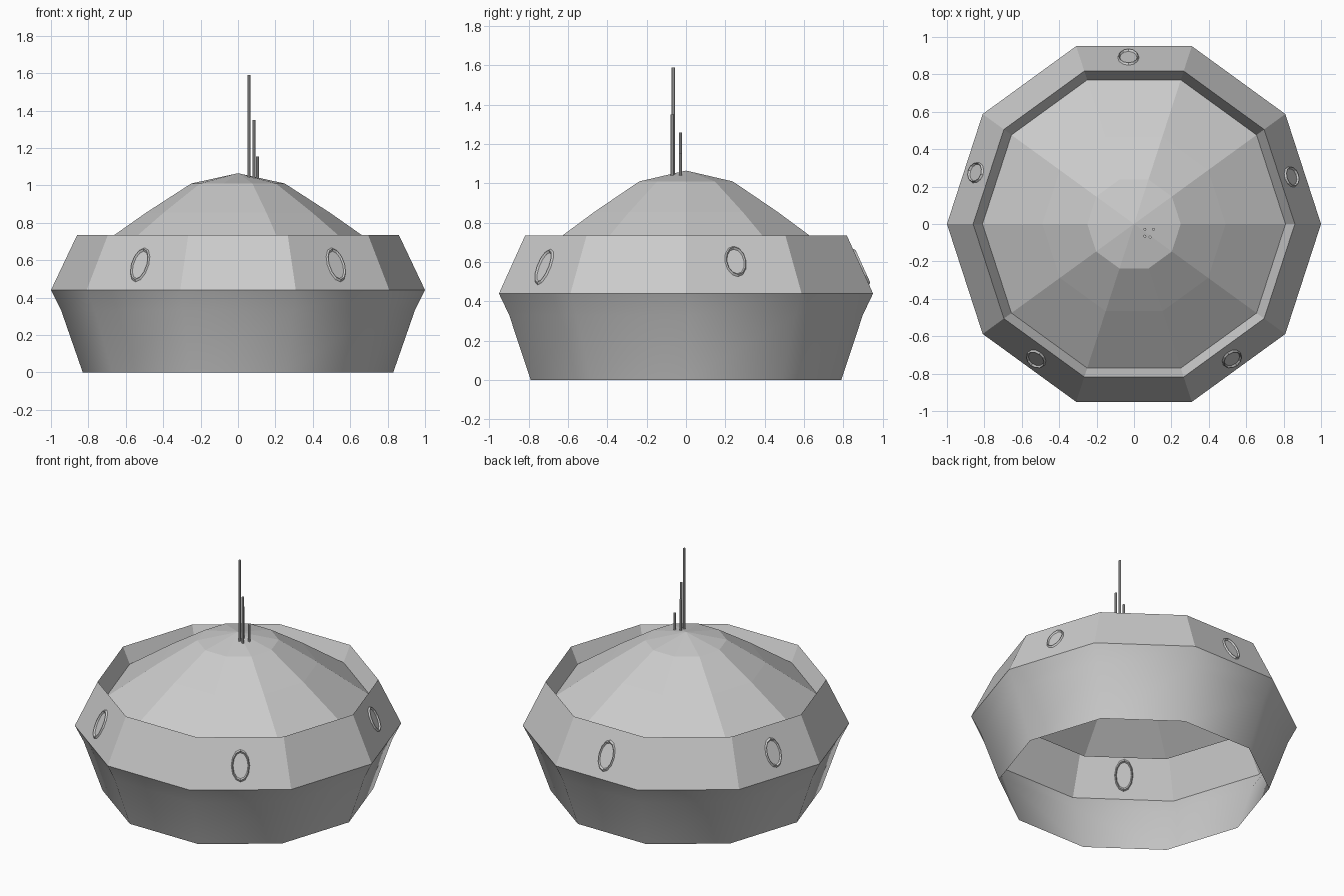
import bpy, bmesh, math
from mathutils import Matrix, Vector

if "Cube" in bpy.data.objects:
    bpy.data.objects.remove(bpy.data.objects["Cube"])

SIDES = 10


def lathe(name, profile, smooth=False):
    """Ten-sided open shell swept from (radius, z) points."""
    bm = bmesh.new()
    rings = []
    for r, z in profile:
        if r == 0:
            rings.append([bm.verts.new((0, 0, z))] * SIDES)
        else:
            rings.append([bm.verts.new((r * math.cos(math.tau * i / SIDES),
                                        r * math.sin(math.tau * i / SIDES), z))
                          for i in range(SIDES)])
    for lo, hi in zip(rings, rings[1:]):
        for i in range(SIDES):
            j = (i + 1) % SIDES
            quad = list(dict.fromkeys([lo[i], lo[j], hi[j], hi[i]]))
            bm.faces.new(quad).smooth = smooth
    mesh = bpy.data.meshes.new(name)
    bm.to_mesh(mesh)
    bm.free()
    obj = bpy.data.objects.new(name, mesh)
    bpy.context.collection.objects.link(obj)


# Body shells: lower wall (open below), upper band, domed roof in a groove
lathe("lower_wall", [(0.83, 0), (0.945, 0.33), (1.0, 0.44)], smooth=True)
lathe("upper_band", [(1.0, 0.44), (0.86, 0.735), (0.81, 0.63)])
lathe("dome_roof", [(0.81, 0.63), (0.49, 0.855), (0.25, 1.01), (0, 1.065)])

# Oval porthole frames lying on every second face of the upper band
COS18 = math.cos(math.pi / SIDES)
for k, (offset, z, half_h) in enumerate([(-0.02, 0.603, 0.085), (-0.03, 0.575, 0.10),
                                         (0.0, 0.58, 0.095), (0.0, 0.575, 0.10),
                                         (0.0, 0.575, 0.10)]):
    a = math.radians(18 + 72 * k)
    out = Vector((math.cos(a), math.sin(a), 0))
    side = Vector((-math.sin(a), math.cos(a), 0))
    if k == 1:
        offset = 0.03
    up = (out * (-0.14 * COS18) + Vector((0, 0, 0.295))).normalized()
    normal = side.cross(up)
    apothem = (1 - 0.14 * (z - 0.44) / 0.295) * COS18
    centre = out * apothem + side * offset + Vector((0, 0, z))
    bpy.ops.mesh.primitive_torus_add(major_segments=12, minor_segments=4,
                                     major_radius=0.9, minor_radius=0.1)
    ring = bpy.context.object
    ring.name = f"porthole_frame_{k + 1}"
    frame = Matrix((side, up, normal)).transposed().to_4x4()
    ring.data.transform(Matrix.Translation(centre) @ frame
                        @ Matrix.Diagonal((0.057, half_h, 0.1, 1)))

# Antenna cluster on the roof
for k, (x, y, top) in enumerate([(0.058, -0.065, 1.59), (0.086, -0.07, 1.35),
                                 (0.058, -0.028, 1.26), (0.105, -0.028, 1.155)]):
    base = 1.04
    bpy.ops.mesh.primitive_cylinder_add(vertices=8, radius=0.008, depth=top - base,
                                        location=(x, y, (top + base) / 2))
    bpy.context.object.name = f"antenna_{k + 1}"
